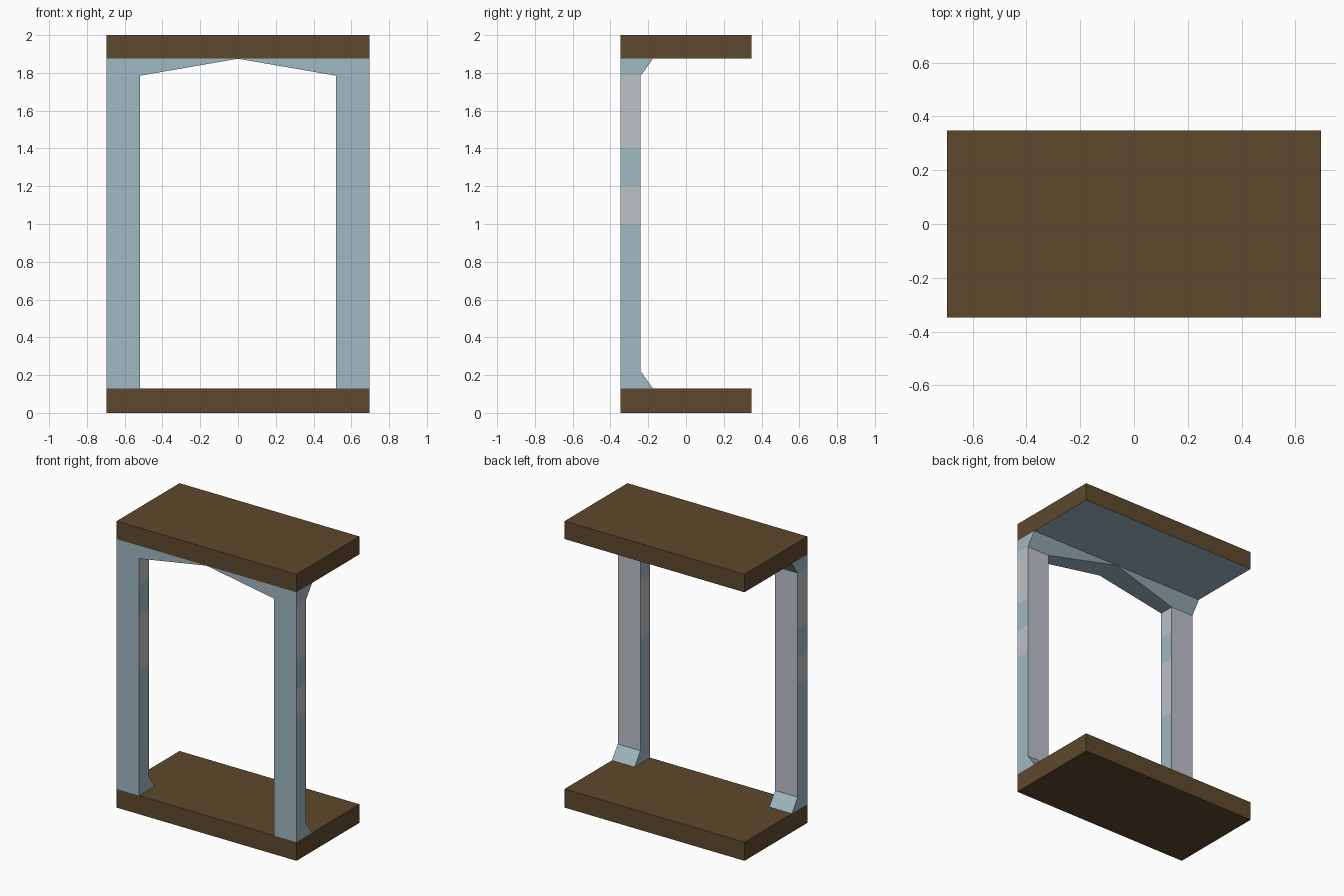
import bpy, bmesh

if "Cube" in bpy.data.objects:
    bpy.data.objects.remove(bpy.data.objects["Cube"])

W, D = 0.695, 0.347            # half width and half depth of the slabs
Z0, Z1 = 0.13, 1.875           # clear height between the slabs
XI = 0.52                      # inner edge of the posts
YB, YF = -0.24, -0.175         # back of the posts, tip of the flares
ZL, ZH = 0.22, 1.785           # ends of the flares


def material(name, rgb):
    m = bpy.data.materials.new(name)
    m.diffuse_color = (*rgb, 1)
    m.use_nodes = True
    m.node_tree.nodes["Principled BSDF"].inputs["Base Color"].default_value = m.diffuse_color
    return m


BROWN = material("brown", (0.112, 0.067, 0.026))
BLUE = material("pale blue", (0.352, 0.479, 0.539))
GREY = material("light grey", (0.503, 0.539, 0.578))


def finish(name, bm, mats, rule=lambda f: 0):
    bmesh.ops.recalc_face_normals(bm, faces=bm.faces[:])
    bm.normal_update()
    for f in bm.faces:
        f.material_index = rule(f)
    me = bpy.data.meshes.new(name)
    bm.to_mesh(me)
    bm.free()
    for m in mats:
        me.materials.append(m)
    ob = bpy.data.objects.new(name, me)
    bpy.context.collection.objects.link(ob)


def slab(name, z0, z1, mats, rule=lambda f: 0):
    bm = bmesh.new()
    bmesh.ops.create_cube(bm, size=1)
    for v in bm.verts:
        v.co = (v.co.x * 2 * W, v.co.y * 2 * D, z0 if v.co.z < 0 else z1)
    finish(name, bm, mats, rule)


# Base slab, and top slab with a blue ceiling
slab("base_slab", 0, Z0, [BROWN])
slab("top_slab", Z1, 2.0, [BROWN, BLUE], lambda f: int(f.normal.z < -0.5))


def post(name, s):
    # Flared side profile extruded across the post width
    bm = bmesh.new()
    prof = [(-D, Z0), (YF, Z0), (YB, ZL), (YB, ZH), (YF, Z1), (-D, Z1)]
    face = bm.faces.new([bm.verts.new((s * XI, y, z)) for y, z in prof])
    ext = bmesh.ops.extrude_face_region(bm, geom=[face], use_keep_orig=True)
    for g in ext["geom"]:
        if isinstance(g, bmesh.types.BMVert):
            g.co.x = s * W
    # Cut colour bands
    for z in (1.0, 1.2, 1.4, 1.6, ZH):
        bmesh.ops.bisect_plane(bm, geom=bm.verts[:] + bm.edges[:] + bm.faces[:],
                               plane_co=(0, 0, z), plane_no=(0, 0, 1))

    def rule(f):
        z = f.calc_center_median().z
        if f.normal.y > 0.95:
            return 1                                   # plain back face
        if f.normal.x * s > 0.9:                       # outer side
            return int(1.0 < z < 1.2 or 1.4 < z < ZH)
        if f.normal.x * s < -0.9:                      # inner side
            return int(1.0 < z < 1.4 or 1.6 < z < ZH)
        return 0
    finish(name, bm, [BLUE, GREY], rule)


def spandrel(name, s):
    # Tapering wedge of the shallow arch, flared at the back
    bm = bmesh.new()
    pts = [(XI, -D, ZH), (XI, YB, ZH), (XI, -D, Z1), (XI, YF, Z1),
           (0, -D, Z1), (0, YB, Z1), (0, YF, Z1)]
    for x, y, z in pts:
        bm.verts.new((s * x, y, z))
    bmesh.ops.convex_hull(bm, input=bm.verts[:])
    # Drop hidden faces against the ceiling and the post
    bm.normal_update()
    hidden = [f for f in bm.faces if abs(f.normal.z) > 0.999 or abs(f.normal.x) > 0.999]
    bmesh.ops.delete(bm, geom=hidden, context='FACES')
    finish(name, bm, [BLUE])


for side, s in (("left", -1), ("right", 1)):
    post(side + "_post", s)
    spandrel(side + "_arch_spandrel", s)
